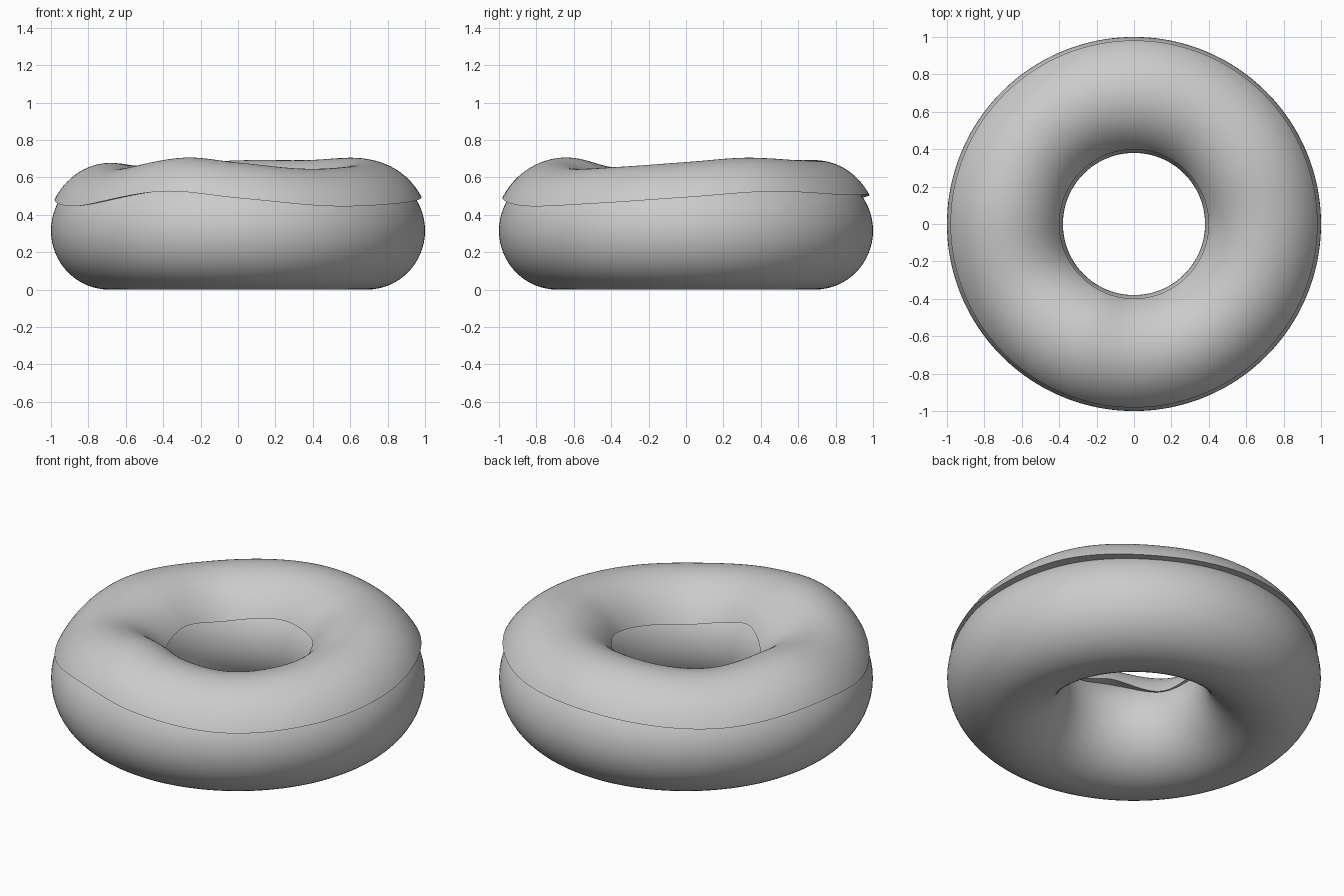
import bpy, bmesh, math

if "Cube" in bpy.data.objects:
    bpy.data.objects.remove(bpy.data.objects["Cube"])

MAJOR, MINOR = 0.69, 0.31
SEG = 160

# wavy height of the icing rim around the ring: (angle in degrees, z)
RIM = [(0, .493), (27, .524), (58, .507), (90, .505), (135, .466), (172, .487),
       (208, .446), (246, .525), (270, .489), (300, .446), (330, .460)]


def rim_height(deg):
    """Smooth periodic interpolation of the rim heights."""
    n = len(RIM)
    pt = lambda k: (RIM[k % n][0] + 360 * (k // n), RIM[k % n][1])
    i = max(k for k in range(n) if RIM[k][0] <= deg)
    slope = lambda k: (pt(k + 1)[1] - pt(k - 1)[1]) / (pt(k + 1)[0] - pt(k - 1)[0])
    (a0, z0), (a1, z1) = pt(i), pt(i + 1)
    h = a1 - a0
    t = (deg - a0) / h
    return ((2*t**3 - 3*t*t + 1) * z0 + (t**3 - 2*t*t + t) * h * slope(i)
            + (3*t*t - 2*t**3) * z1 + (t**3 - t*t) * h * slope(i + 1))


def ring(name, section):
    """Sweep a closed section, given as function of angle, around z."""
    bm = bmesh.new()
    rows = []
    for s in range(SEG):
        a = 2 * math.pi * s / SEG
        rows.append([bm.verts.new((r * math.cos(a), r * math.sin(a), z))
                     for r, z in section(math.degrees(a))])
    m = len(rows[0])
    for s in range(SEG):
        p, q = rows[s], rows[(s + 1) % SEG]
        for k in range(m):
            j = (k + 1) % m
            bm.faces.new((p[k], q[k], q[j], p[j]))
    bmesh.ops.recalc_face_normals(bm, faces=bm.faces)
    mesh = bpy.data.meshes.new(name)
    bm.to_mesh(mesh)
    bm.free()
    ob = bpy.data.objects.new(name, mesh)
    bpy.context.collection.objects.link(ob)
    bpy.ops.object.select_all(action='DESELECT')
    ob.select_set(True)
    bpy.context.view_layer.objects.active = ob
    bpy.ops.object.shade_smooth_by_angle(angle=math.radians(40))


# dough: full torus resting on the ground
def dough_section(deg):
    return [(MAJOR + MINOR * math.cos(t), 0.315 + 0.315 * math.sin(t))
            for t in (2 * math.pi * k / 64 for k in range(64))]


# icing: slightly larger arched cap with wavy rim, tucked into the dough
def icing_section(deg):
    w = rim_height(deg)
    top = 0.677 + 0.75 * (w - 0.487)
    start = math.radians(31)
    base = math.sin(start)
    pts = []
    for k in range(41):
        t = start + (math.pi - 2 * start) * k / 40
        f = (math.sin(t) - base) / (1 - base)
        pts.append((MAJOR + 0.34 * math.cos(t), w + (top - w) * f))
    # lip running back inside the dough
    return pts + [(MAJOR - 0.2, w + 0.005), (MAJOR + 0.2, w + 0.005)]


ring("dough", dough_section)
ring("icing", icing_section)
